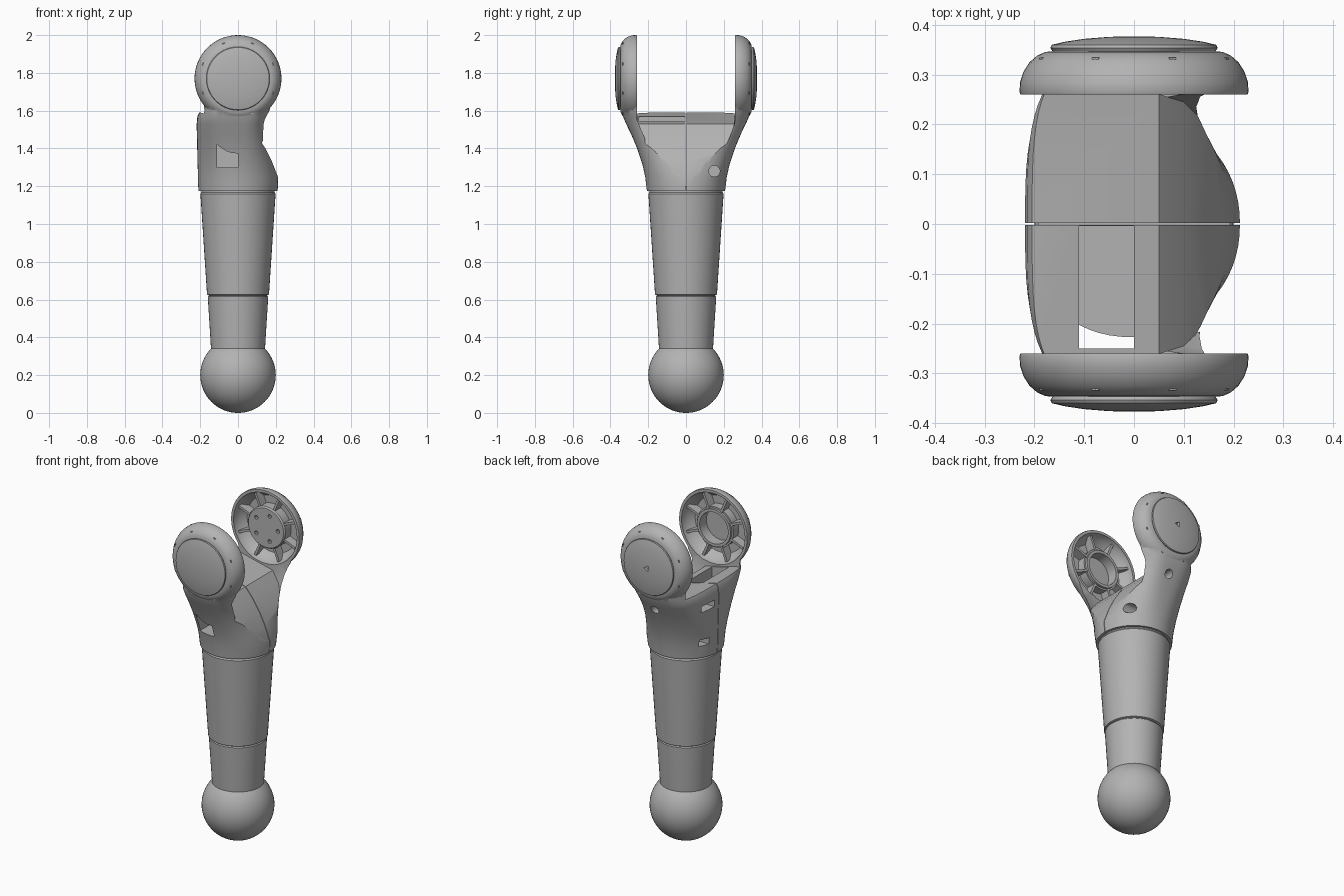
import bpy, bmesh, math
from mathutils import Matrix, Vector

if "Cube" in bpy.data.objects:
    bpy.data.objects.remove(bpy.data.objects["Cube"], do_unlink=True)

GREY = (0.45, 0.45, 0.45, 1)
mat = bpy.data.materials.new("plain grey")
mat.use_nodes = True
mat.diffuse_color = GREY
mat.node_tree.nodes["Principled BSDF"].inputs["Base Color"].default_value = GREY
HUB = 1.77          # height of the fork hub axis
TAU = math.tau


def finish(name, bm):
    bmesh.ops.recalc_face_normals(bm, faces=bm.faces)
    me = bpy.data.meshes.new(name)
    bm.to_mesh(me)
    bm.free()
    me.materials.append(mat)
    ob = bpy.data.objects.new(name, me)
    bpy.context.collection.objects.link(ob)
    return ob


def loft(name, rings):
    """Skin a list of equal-length point rings and cap both ends."""
    bm = bmesh.new()
    loops = [[bm.verts.new(p) for p in ring] for ring in rings]
    n = len(loops[0])
    for a, b in zip(loops, loops[1:]):
        for i in range(n):
            j = (i + 1) % n
            bm.faces.new((a[i], a[j], b[j], b[i]))
    bm.faces.new(loops[0])
    bm.faces.new(loops[-1])
    return finish(name, bm)


def lathe(name, profile, n=48, side=0, x=0, z=HUB):
    """Revolve (radius, height); side 0 is about z, +1/-1 is a hub facing +y/-y."""
    rings = []
    for r, h in profile:
        pts = [(r * math.cos(TAU * i / n), r * math.sin(TAU * i / n)) for i in range(n)]
        rings.append([(u + x, side * h, v + z) if side else (u, v, h) for u, v in pts])
    return loft(name, rings)


def box(name, lo, hi, turn=None):
    bm = bmesh.new()
    bmesh.ops.create_cube(bm, size=1)
    lo, hi = Vector(lo), Vector(hi)
    bmesh.ops.scale(bm, vec=hi - lo, verts=bm.verts)
    bmesh.ops.translate(bm, vec=(lo + hi) / 2, verts=bm.verts)
    if turn:
        bmesh.ops.transform(bm, matrix=turn, verts=bm.verts)
    return finish(name, bm)


def combine(ob, others, op):
    for other in others:
        mod = ob.modifiers.new("bool", "BOOLEAN")
        mod.operation, mod.solver, mod.object = op, "EXACT", other
        bpy.context.view_layer.objects.active = ob
        bpy.ops.object.modifier_apply(modifier=mod.name)
        bpy.data.objects.remove(other, do_unlink=True)


# Ball foot and the two tapered shin sections
bm = bmesh.new()
bmesh.ops.create_uvsphere(bm, u_segments=48, v_segments=32, radius=0.2)
bmesh.ops.translate(bm, vec=(0, 0, 0.2), verts=bm.verts)
finish("ball_foot", bm)
lathe("lower_shin", [(0.14, 0.3), (0.143, 0.34), (0.16, 0.615), (0.154, 0.62), (0.154, 0.65)])
lathe("upper_shin", [(0.154, 0.622), (0.164, 0.626), (0.199, 1.16), (0.193, 1.168), (0.193, 1.2)])

# Fork body: height, left x, right x, half depth, squareness
SECTIONS = [
    (1.175, -0.21, 0.21, 0.207, 2.0), (1.25, -0.212, 0.213, 0.216, 2.1),
    (1.32, -0.214, 0.196, 0.232, 2.3), (1.4, -0.216, 0.176, 0.259, 2.6),
    (1.47, -0.218, 0.166, 0.288, 2.9), (1.53, -0.219, 0.166, 0.317, 3.2),
    (1.57, -0.215, 0.175, 0.334, 3.5), (1.6, -0.2, 0.188, 0.342, 3.7),
    (1.66, -0.205, 0.202, 0.345, 4.0), (1.73, -0.215, 0.215, 0.345, 4.0)]


def body_ring(z, x0, x1, d, p, n=64):
    ring = []
    for i in range(n):
        c, s = math.cos(TAU * i / n), math.sin(TAU * i / n)
        half = x1 if c > 0 else -x0
        ring.append((math.copysign(abs(c) ** (2 / p), c) * half,
                     math.copysign(abs(s) ** (2 / p), s) * d, z))
    return ring


fork = loft("fork", [body_ring(*s) for s in SECTIONS])

# Rounded hub shells at both arm ends
SHELL = [(0.226, 0.255), (0.23, 0.265), (0.229, 0.285), (0.222, 0.306),
         (0.21, 0.325), (0.195, 0.338), (0.178, 0.346), (0.12, 0.347)]
combine(fork, [lathe("hub_shell", SHELL, 64, s) for s in (-1, 1)], "UNION")

# Gap between arms: sloped floor that scoops down on the right-hand x side
FLOOR = [(-0.4, 1.6, 0.26), (-0.2, 1.59, 0.26), (0.05, 1.53, 0.26),
         (0.1, 1.47, 0.245), (0.145, 1.4, 0.2), (0.18, 1.33, 0.15),
         (0.215, 1.24, 0.06), (0.3, 1.2, 0.03)]
gap = loft("gap", [[(x, -d, z), (x, d, z), (x, 0.26, z + 0.09 + (0.26 - d)),
                    (x, 0.26, 2.2), (x, -0.26, 2.2), (x, -0.26, z + 0.09 + (0.26 - d))]
                   for x, z, d in FLOOR])
cutters = [gap]

# Hollow cups, floor pocket, seam between halves and small openings
for s in (-1, 1):
    cutters.append(lathe("cup", [(0.212, 0.2), (0.212, 0.262), (0.2, 0.3), (0.17, 0.33)], 48, s))
cutters += [
    box("pocket", (-0.11, -0.25, 1.3), (0, -0.004, 1.7)),
    box("seam", (-0.4, -0.002, 1.1), (0.4, 0.002, 1.7)),
    box("side_slot", (-0.4, 0.04, 1.47), (-0.15, 0.15, 1.51)),
    box("side_hole", (-0.4, 0.07, 1.25), (-0.13, 0.13, 1.29)),
    lathe("arm_hole", [(0.025, 0.24), (0.025, 0.5)], 12, 1, 0, 1.49)]
peg = lathe("peg_hole", [(0.03, 0), (0.03, 0.4)], 12)
peg.data.transform(Matrix.Translation((0.08, 0.15, 1.28)) @ Matrix.Rotation(math.pi / 2, 4, "Y"))
cutters.append(peg)
combine(fork, cutters, "DIFFERENCE")

# Domed outer caps, the back one with a small three-sided socket
CAP = [(0.155, 0.335), (0.165, 0.349), (0.168, 0.354), (0.165, 0.36),
       (0.14, 0.366), (0.1, 0.372), (0.05, 0.376), (0.01, 0.377)]
for s, label in ((-1, "front"), (1, "back")):
    cap = lathe(label + "_cap", CAP, 64, s)
    if s > 0:
        combine(cap, [lathe("socket", [(0.02, 0.36), (0.02, 0.4)], 3, s)], "DIFFERENCE")

# Stiffening ribs inside both cups
for s, label in ((-1, "front"), (1, "back")):
    for k in range(8):
        turn = (Matrix.Translation((0, 0, HUB))
                @ Matrix.Rotation(TAU * (k + 0.5) / 8, 4, "Y"))
        y0, y1 = sorted((s * 0.275, s * 0.335))
        box(f"{label}_rib_{k + 1}", (0.1, y0, -0.007), (0.203, y1, 0.007), turn)

# Bearing ring in the front cup
lathe("bearing_ring", [(0.122, 0.338), (0.122, 0.28), (0.112, 0.28), (0.112, 0.266),
                       (0.095, 0.266), (0.095, 0.335)], 48, -1)

# Bolted plate in the back cup
plate = lathe("bolted_plate", [(0.125, 0.338), (0.125, 0.275), (0.118, 0.267)], 48, 1)
combine(plate, [lathe("bolt_hole", [(0.012, 0.25), (0.012, 0.29)], 8, 1,
                      0.08 * math.cos(TAU * k / 5), HUB + 0.08 * math.sin(TAU * k / 5))
                for k in range(5)], "DIFFERENCE")

# Smooth shading with crisp edges
bpy.ops.object.select_all(action="DESELECT")
for ob in bpy.context.scene.objects:
    if ob.type == "MESH":
        ob.select_set(True)
        bpy.context.view_layer.objects.active = ob
bpy.ops.object.shade_smooth_by_angle(angle=math.radians(32))
